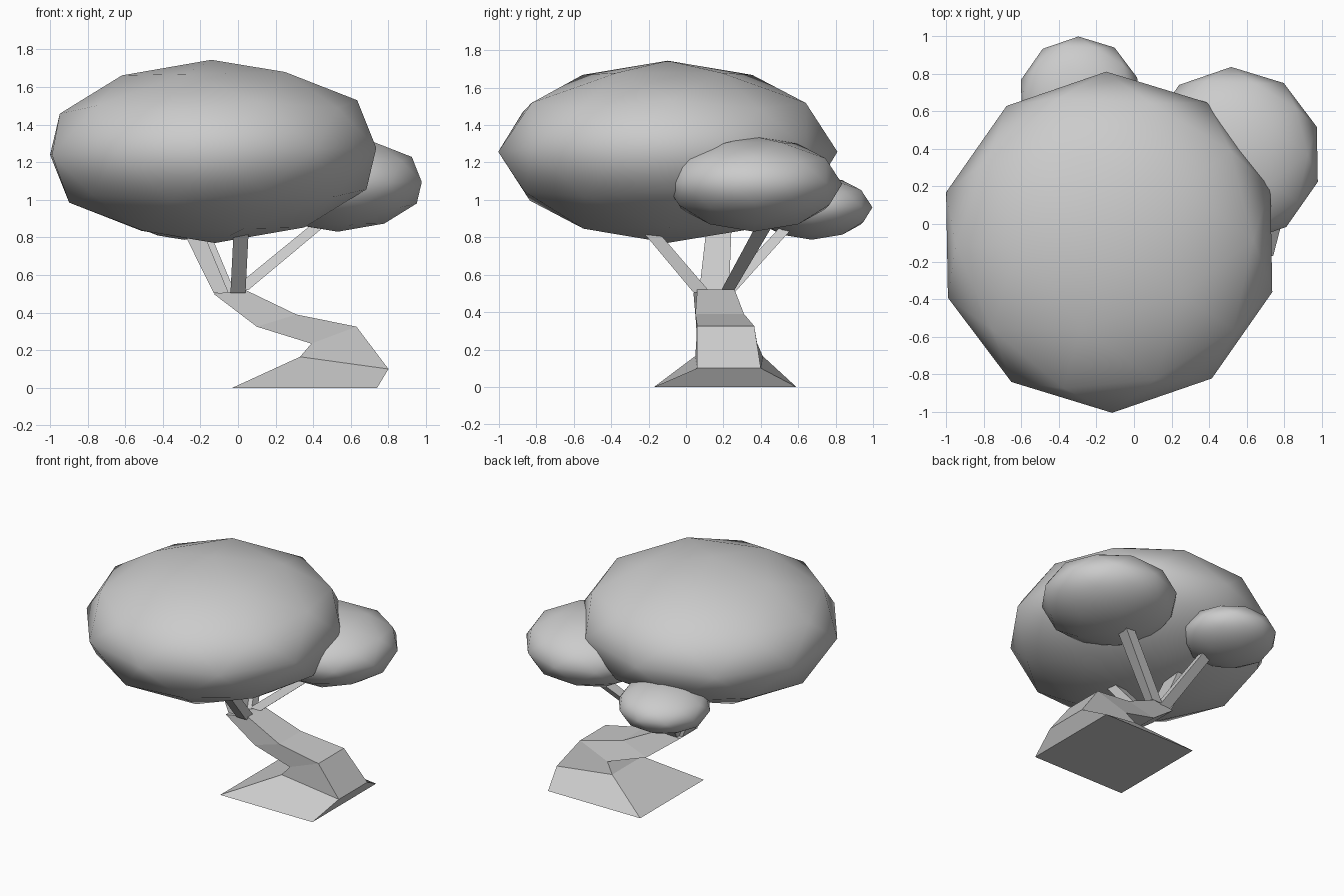
import bpy, bmesh, math

if "Cube" in bpy.data.objects:
    bpy.data.objects.remove(bpy.data.objects["Cube"])


def loft(name, rings):
    """Skin a list of four-point rings into a closed, flat-shaded solid."""
    bm = bmesh.new()
    loops = [[bm.verts.new(p) for p in ring] for ring in rings]
    for a, b in zip(loops, loops[1:]):
        for i in range(4):
            j = (i + 1) % 4
            bm.faces.new((a[i], a[j], b[j], b[i]))
    bm.faces.new(loops[0][::-1])
    bm.faces.new(loops[-1])
    bmesh.ops.recalc_face_normals(bm, faces=bm.faces)
    mesh = bpy.data.meshes.new(name)
    bm.to_mesh(mesh)
    bm.free()
    obj = bpy.data.objects.new(name, mesh)
    bpy.context.collection.objects.link(obj)
    return obj


def trunk_ring(left, right):
    """Ring from (x, z, y_front, y_back) on the left and right sides."""
    (xl, zl, fl, bl), (xr, zr, fr, br) = left, right
    return [(xl, fl, zl), (xr, fr, zr), (xr, br, zr), (xl, bl, zl)]


def level_quad(centre, hx, hy):
    x, y, z = centre
    return [(x - hx, y - hy, z), (x + hx, y - hy, z),
            (x + hx, y + hy, z), (x - hx, y + hy, z)]


def branch(name, start, end, half0, half1):
    loft(name, [level_quad(start, *half0), level_quad(end, *half1)])


def foliage(name, centre, radius, half_height):
    bpy.ops.mesh.primitive_ico_sphere_add(
        subdivisions=2, radius=1, location=centre,
        rotation=(0, math.radians(-1.5), math.radians(181)))
    obj = bpy.context.object
    obj.rotation_euler = (0, math.radians(1.2), math.radians(181))
    obj.name = name
    obj.scale = (radius, radius, half_height)
    bpy.ops.object.shade_smooth()


# Bent trunk with flared square foot
loft("trunk", [
    trunk_ring((-0.03, 0.0, -0.17, 0.59), (0.74, 0.0, -0.17, 0.59)),
    trunk_ring((0.33, 0.165, 0.05, 0.41), (0.80, 0.10, 0.06, 0.40)),
    trunk_ring((0.39, 0.235, 0.06, 0.38), (0.63, 0.325, 0.06, 0.365)),
    trunk_ring((0.10, 0.325, 0.055, 0.33), (0.31, 0.39, 0.05, 0.31)),
    trunk_ring((-0.13, 0.50, 0.04, 0.26), (0.04, 0.52, 0.06, 0.26)),
])

# Branches fanning from the fork into the foliage
branch("front_branch", (0.0, 0.085, 0.505), (0.02, -0.25, 0.90),
       (0.04, 0.045), (0.04, 0.04))
branch("left_branch", (-0.09, 0.15, 0.505), (-0.27, 0.18, 0.90),
       (0.04, 0.08), (0.055, 0.065))
branch("right_branch", (0.01, 0.225, 0.52), (0.47, 0.44, 0.90),
       (0.045, 0.035), (0.04, 0.045))
branch("back_branch", (-0.06, 0.22, 0.505), (-0.22, 0.58, 0.90),
       (0.045, 0.04), (0.04, 0.035))

# Flattened foliage clumps
foliage("main_foliage", (-0.132, -0.097, 1.257), 0.907, 0.487)
foliage("right_foliage", (0.525, 0.362, 1.085), 0.473, 0.255)
foliage("back_foliage", (-0.29, 0.672, 0.96), 0.325, 0.173)
